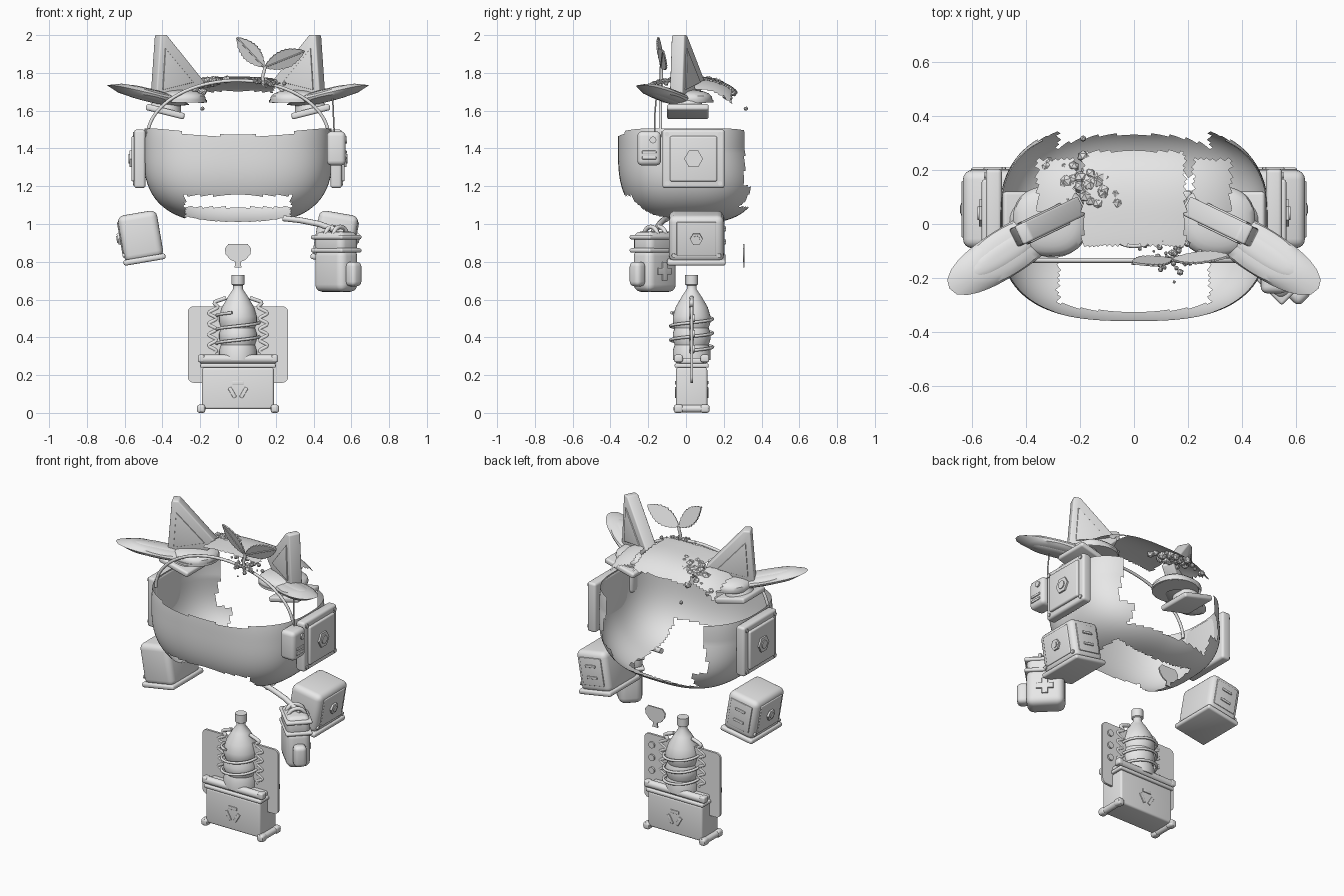
import bpy, bmesh, math, random
from mathutils import Matrix, Vector, Euler

cube = bpy.data.objects.get("Cube")
if cube:
    bpy.data.objects.remove(cube, do_unlink=True)
random.seed(4)
mat = bpy.data.materials.new("plain_grey")
mat.use_nodes = True
mat.diffuse_color = (0.8, 0.8, 0.8, 1)
mat.node_tree.nodes["Principled BSDF"].inputs["Base Color"].default_value = (0.8, 0.8, 0.8, 1)
HALF = math.pi / 2
ALONG = {"x": Matrix.Rotation(HALF, 4, "Y"), "y": Matrix.Rotation(-HALF, 4, "X"), "z": Matrix()}


def frame(loc=(0, 0, 0), rot=(0, 0, 0), side=1):
    return Matrix.Diagonal((side, 1, 1, 1)) @ Matrix.Translation(loc) @ Euler(rot).to_matrix().to_4x4()


def finish(name, bm, fr=Matrix()):
    bmesh.ops.transform(bm, matrix=fr, verts=bm.verts)
    if fr.determinant() < 0:
        bmesh.ops.reverse_faces(bm, faces=bm.faces)
    me = bpy.data.meshes.new(name)
    bm.to_mesh(me)
    bm.free()
    me.materials.append(mat)
    ob = bpy.data.objects.new(name, me)
    bpy.context.collection.objects.link(ob)
    return ob


def box(name, loc, size, bevel=0.01, fr=Matrix()):
    bm = bmesh.new()
    bmesh.ops.create_cube(bm, matrix=Matrix.Translation(loc) @ Matrix.Diagonal((*size, 1)))
    if bevel:
        bmesh.ops.bevel(bm, geom=bm.edges[:], offset=bevel, segments=4, profile=0.5, affect="EDGES")
    return finish(name, bm, fr)


def rod(name, loc, r, depth, axis="z", sides=24, fr=Matrix(), r2=None):
    bm = bmesh.new()
    bmesh.ops.create_cone(bm, cap_ends=True, segments=sides, radius1=r, radius2=r if r2 is None else r2,
                          depth=depth, matrix=Matrix.Translation(loc) @ ALONG[axis])
    return finish(name, bm, fr)


def tube(name, pts, r, fr=Matrix()):
    cu = bpy.data.curves.new(name, "CURVE")
    cu.dimensions = "3D"
    cu.bevel_depth, cu.bevel_resolution, cu.use_fill_caps = r, 3, True
    sp = cu.splines.new("POLY")
    sp.points.add(len(pts) - 1)
    for p, co in zip(sp.points, pts):
        p.co = (*(fr @ Vector(co)), 1)
    sp.use_smooth = True
    cu.materials.append(mat)
    ob = bpy.data.objects.new(name, cu)
    bpy.context.collection.objects.link(ob)


def plate(name, outline, thick, fr=Matrix(), bevel=0):
    """Flat outline in the x-z plane, thickened along y."""
    bm = bmesh.new()
    f = bm.faces.new([bm.verts.new((x, -thick / 2, z)) for x, z in outline])
    ext = bmesh.ops.extrude_face_region(bm, geom=[f])["geom"]
    bmesh.ops.translate(bm, vec=(0, thick, 0), verts=[v for v in ext if isinstance(v, bmesh.types.BMVert)])
    bmesh.ops.recalc_face_normals(bm, faces=bm.faces)
    if bevel:
        bmesh.ops.bevel(bm, geom=bm.edges[:], offset=bevel, segments=3, profile=0.5, affect="EDGES")
    return finish(name, bm, fr)


def rounded(name, semi, p, fr=Matrix(), keep=None, bulge=0, u=48, v=24):
    """Superellipsoid, optionally cut by a rule and swollen low at the back."""
    bm = bmesh.new()
    bmesh.ops.create_uvsphere(bm, u_segments=u, v_segments=v, radius=1)
    for vert in bm.verts:
        vert.co *= sum(abs(c / s) ** p for c, s in zip(vert.co, semi)) ** (-1 / p)
        if vert.co.y > 0 and vert.co.z < 0:
            vert.co.y *= 1 - bulge * vert.co.z / semi[2]
    if keep:
        gone = [f for f in bm.faces if not keep(fr @ f.calc_center_median())]
        bmesh.ops.delete(bm, geom=gone, context="FACES")
    return finish(name, bm, fr)


# Head shell: open bowl with a gap in the bottom and an open back
HEAD = (0.5, 0.36, 0.39)


def in_bowl(c):
    x = abs(c.x)
    if c.z > (1.47 if c.y < 0 and x < 0.3 else 1.5):
        return False
    if x < 0.28 and c.z < 1.15 and c.y < 0.18:
        return False
    return not (c.y > 0.05 and (c.z > 1.09 and x < 0.28 or c.z > 1.2 and c.y > 0.31))


def in_cap(c):
    x = abs(c.x)
    return c.z > 1.5 and (x < 0.19 and -0.08 < c.y < 0.27 or 0.22 < x < 0.36 and 0.04 < c.y < 0.24)


head = frame((0, 0, 1.39))
rounded("head_shell", HEAD, 2.8, head, in_bowl, 0.22, 144, 96)
rounded("head_cap", HEAD, 2.8, head, in_cap, 0, 144, 96)

# Headband arch and hanging wire
tube("headband", [(0.48 * math.cos(a), -0.135, 1.46 + 0.3 * math.sin(a))
                  for a in [math.pi * i / 40 for i in range(41)]], 0.009)
tube("radio_wire", [(0.5, -0.155, 1.7), (0.505, -0.165, 1.58), (0.51, -0.165, 1.47)], 0.004)

for s, tag in ((1, "left"), (-1, "right")):
    # Side panels with hexagonal bolt
    fr = frame((0.52, 0.04, 1.345), (0, 0, 0), s)
    box(tag + "_panel", (0, 0, 0), (0.06, 0.33, 0.31), 0.015, fr)
    box(tag + "_panel_raised", (0.03, 0, 0), (0.03, 0.25, 0.24), 0.01, fr)
    rod(tag + "_panel_hex", (0.045, 0, 0), 0.05, 0.02, "x", 6, fr)
    rod(tag + "_panel_bolt", (0.05, 0, 0), 0.025, 0.02, "x", 20, fr)
    for y in (-0.14, 0.14):
        for z in (-0.13, 0.13):
            rod(tag + "_panel_rivet", (0.03, y, z), 0.012, 0.012, "x", 12, fr)

    # Tilted foot boxes
    fr = frame((0.515, 0.055, 0.93), (0, 0.17, 0), s)
    box(tag + "_foot", (0, 0, 0.005), (0.21, 0.29, 0.25), 0.035, fr)
    box(tag + "_foot_sole", (0, 0, -0.12), (0.225, 0.31, 0.03), 0.012, fr)
    box(tag + "_foot_plate", (0.105, 0, 0.01), (0.012, 0.21, 0.18), 0.005, fr)
    rod(tag + "_foot_hex", (0.115, 0, 0.01), 0.034, 0.016, "x", 6, fr)
    rod(tag + "_foot_bolt", (0.12, 0, 0.01), 0.018, 0.016, "x", 16, fr)
    for y in (-0.12, 0.12):
        rod(tag + "_foot_rivet", (0.105, y, -0.08), 0.011, 0.012, "x", 12, fr)
    box(tag + "_foot_back_plate", (0, 0.145, 0.01), (0.15, 0.01, 0.17), 0.004, fr)
    for z in (-0.025, 0.045):
        box(tag + "_foot_slot", (0, 0.152, z), (0.07, 0.01, 0.016), 0.004, fr)

    # Pointed ears with raised back panel
    fr = frame((0.19, 0.07, 0), (0, 0, -0.447), s)
    plate(tag + "_ear", [(0, 1.75), (0.1, 1.66), (0.288, 1.66), (0.262, 2.0), (0.222, 2.0)], 0.075, fr, 0.008)
    plate(tag + "_ear_panel", [(0.07, 1.75), (0.25, 1.71), (0.235, 1.93)], 0.088, fr, 0.003)
    rounded(tag + "_ear_dome", (0.14, 0.13, 0.05), 2.4, frame((0.31, 0.01, 1.66), (0, 0, 0), s),
            lambda c: c.z > 1.645)
    rod(tag + "_ear_disc", (0.3, 0.01, 1.65), 0.135, 0.014, "z", 40, frame(side=s))
    fr = frame((0.385, 0.01, 1.595), (0, -0.25, 0), s)
    box(tag + "_ear_mount", (0, 0, 0), (0.21, 0.22, 0.034), 0.012, fr)
    rod(tag + "_ear_socket", (0, 0, 0.035), 0.085, 0.05, "z", 32, fr, 0.07)

    # Long side fins
    fr = frame((0.475, -0.105, 1.683), (0, -0.21, -0.57), s)
    rounded(tag + "_fin", (0.255, 0.088, 0.03), 2.3, fr)
    rounded(tag + "_fin_inlay", (0.2, 0.055, 0.034), 2.5, fr)

# Radio on the left side
fr = frame((0.52, -0.195, 1.4))
box("radio", (0, 0, 0), (0.1, 0.125, 0.18), 0.025, fr)
for z in (-0.05, -0.02):
    box("radio_slot", (0.05, 0, z), (0.012, 0.075, 0.016), 0.004, fr)
rod("radio_knob", (0.05, 0.02, 0.045), 0.018, 0.016, "x", 16, fr)

# Pouch hanging from a strap
fr = frame((0.52, -0.165, 0), (0, 0, -math.pi / 4))
box("pouch_body", (0, 0, 0.755), (0.22, 0.14, 0.23), 0.04, fr)
box("pouch_lid", (0, 0, 0.9), (0.21, 0.14, 0.12), 0.035, fr)
for z in (0.86, 0.93):
    box("pouch_band", (0, 0, z), (0.235, 0.155, 0.024), 0.011, fr)
box("pouch_pocket", (0.13, 0, 0.735), (0.07, 0.075, 0.13), 0.025, fr)
for size in ((0.1, 0.012, 0.035), (0.035, 0.0121, 0.1)):
    box("pouch_cross", (0, 0.073, 0.75), size, 0.003, fr)
for x in (-0.03, 0.03):
    tube("pouch_loop", [(x, 0.05 * math.cos(a), 0.94 + 0.045 * math.sin(a))
                        for a in [math.pi * i / 10 for i in range(11)]], 0.012, fr)
tube("pouch_strap", [(0.24, -0.1, 1.03), (0.33, -0.12, 1.02), (0.43, -0.14, 1.0),
                     (0.51, -0.16, 0.97), (0.56, -0.17, 0.96)], 0.016)

# Bottle: turned profile
bm = bmesh.new()
profile = [(0, 0.73), (0.034, 0.73), (0.034, 0.68), (0.026, 0.675), (0.026, 0.655), (0.05, 0.62),
           (0.085, 0.56), (0.1, 0.51), (0.1, 0.48), (0.09, 0.45), (0.1, 0.42), (0.1, 0.39),
           (0.09, 0.36), (0.1, 0.33), (0.1, 0.28), (0, 0.28)]
vs = [bm.verts.new((r, 0, z)) for r, z in profile]
es = [bm.edges.new(pair) for pair in zip(vs, vs[1:])]
bmesh.ops.spin(bm, geom=vs + es, cent=(0, 0, 0), axis=(0, 0, 1), angle=2 * math.pi, steps=32)
bmesh.ops.remove_doubles(bm, verts=bm.verts, dist=0.0005)
bmesh.ops.recalc_face_normals(bm, faces=bm.faces)
finish("bottle", bm, frame((0, 0.03, 0)))

# Coil and wavy fins around the bottle
tube("bottle_coil", [(0.112 * math.cos(t), 0.03 + 0.112 * math.sin(t), 0.33 + 0.0118 * t)
                     for t in [0.2 * i for i in range(86)]], 0.008)
for s in (1, -1):
    tube("bottle_wave", [(s * (0.135 - 0.9 * max(0, z - 0.55) + 0.02 * math.sin(z * 110)), 0.03, z)
                         for z in [0.32 + 0.005 * i for i in range(59)]], 0.011)

# Back board
box("board", (0, 0.03, 0.362), (0.53, 0.014, 0.405), 0, Matrix())
bm = bmesh.new()
bm.from_mesh(bpy.data.objects["board"].data)
bpy.data.objects.remove(bpy.data.objects["board"], do_unlink=True)
corners = [e for e in bm.edges if abs(e.verts[0].co.y - e.verts[1].co.y) > 0.01]
bmesh.ops.bevel(bm, geom=corners, offset=0.03, segments=5, profile=0.5, affect="EDGES")
finish("board", bm)
for z in (0.5, 0.42, 0.34):
    rod("board_stud", (0.21, 0.04, z), 0.02, 0.014, "y", 16)

# Bin with rails, lid rolls and raised bars
box("bin_body", (0, 0.03, 0.13), (0.38, 0.165, 0.22), 0.012)
box("bin_rim", (0, 0.03, 0.25), (0.4, 0.18, 0.022), 0.008)
box("bin_lid", (0, 0.03, 0.275), (0.38, 0.15, 0.03), 0.01)
for y in (-0.04, 0.1):
    rod("lid_roll", (0, y, 0.285), 0.023, 0.4, "x")
    for x in (-0.195, 0.195):
        box("lid_corner", (x, y, 0.288), (0.036, 0.046, 0.04), 0.01)
        box("bin_foot", (x, y, 0.022), (0.044, 0.05, 0.044), 0.014)
for x in (-0.195, 0.195):
    rod("bin_rail", (x, 0.03, 0.022), 0.02, 0.18, "y")
for y in (-0.053, 0.113):
    for k in range(3):
        fr = frame((0, y, 0.125), (0, k * math.tau / 3, 0))
        box("bin_bar", (0, 0, 0.035), (0.06, 0.01, 0.02), 0.003, fr)

# Small flat tail piece
half = [(0.02, 0.77), (0.015, 0.785), (0.015, 0.8), (0.04, 0.81), (0.065, 0.84), (0.07, 0.87), (0.05, 0.895)]
plate("tail_piece", half + [(-x, z) for x, z in reversed(half)], 0.008, frame((0, 0.305, 0)))

# Sprout with saw-edged leaves
tube("sprout_stem", [(0.135, -0.13, 1.73), (0.13, -0.13, 1.78), (0.145, -0.13, 1.835)], 0.009)


def leaf(name, length, width, rot):
    edge = [(length * i / 20, width * math.sin(math.pi * i / 20) ** 0.8 * (1 - 0.12 * (i % 2)))
            for i in range(1, 20)]
    outline = [(0, 0)] + edge + [(length, 0)] + [(x, -w) for x, w in reversed(edge)]
    fr = frame((0.14, -0.13, 1.83), rot)
    plate(name, outline, 0.008, fr)
    tube(name + "_rib", [(0, -0.004, 0), (length, -0.004, 0)], 0.004, fr)


leaf("left_leaf", 0.23, 0.055, (0.4, -math.radians(22), 0.05))
leaf("right_leaf", 0.215, 0.052, (-0.4, -math.radians(133), 0.1))

# Pebbles lying on the cap
for name, cx, cy, spread, n, big in (("back_pebbles", -0.19, 0.15, 0.06, 42, 0.026),
                                     ("front_pebbles", 0.14, -0.11, 0.05, 40, 0.014)):
    bm = bmesh.new()
    for i in range(n):
        x, y = random.gauss(cx, spread * 1.1), random.gauss(cy, spread * 0.8)
        left = max(0.02, 1 - abs(x / 0.5) ** 2.8 - abs(y / 0.36) ** 2.8)
        z = 1.39 + 0.39 * left ** (1 / 2.8) - 0.012
        bmesh.ops.create_icosphere(bm, subdivisions=1, radius=big * random.uniform(0.4, 1),
                                   matrix=frame((x, y, z), (random.random() * 3, i, 0)))
    finish(name, bm)

# Smooth shading with sharp edges kept
bpy.ops.object.select_all(action="DESELECT")
for ob in bpy.context.collection.objects:
    if ob.type == "MESH" and "pebbles" not in ob.name:
        ob.select_set(True)
        bpy.context.view_layer.objects.active = ob
bpy.ops.object.shade_smooth_by_angle(angle=math.radians(35))
